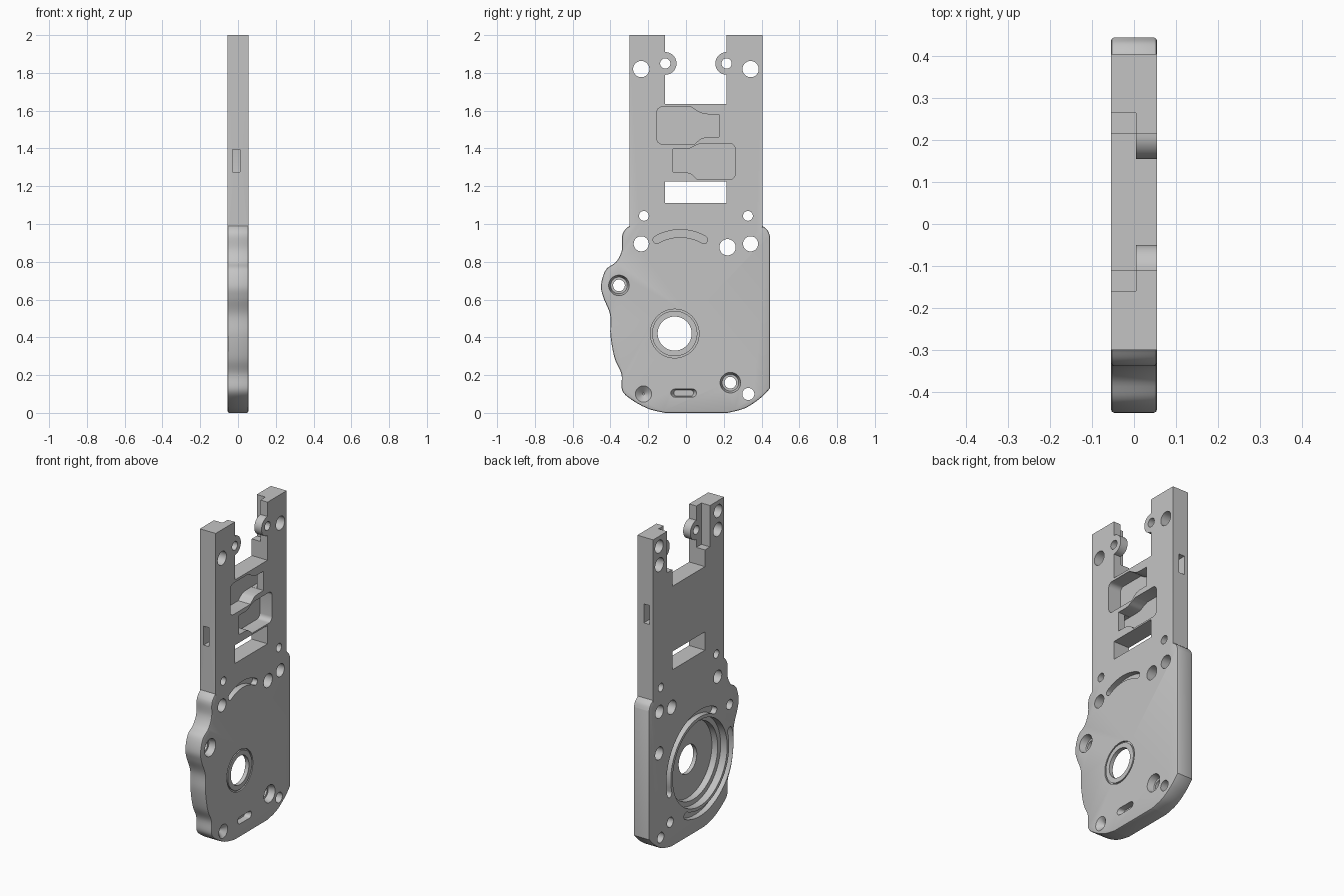
import bpy, bmesh, math

cube = bpy.data.objects.get("Cube")
if cube:
    bpy.data.objects.remove(cube, do_unlink=True)

HALF = 0.055      # half the plate thickness
MID = 0.0525      # symmetry line of the upper frame
OUT = 0.08        # beyond either face, for through cuts

metal = bpy.data.materials.new("plain grey")
metal.use_nodes = True
GREY = (0.55, 0.55, 0.55, 1)
metal.diffuse_color = GREY
metal.node_tree.nodes["Principled BSDF"].inputs["Base Color"].default_value = GREY


def arc(cy, cz, r, a0, a1, n=24):
    angles = [math.radians(a0 + (a1 - a0) * i / n) for i in range(n + 1)]
    return [(cy + r * math.cos(a), cz + r * math.sin(a)) for a in angles]


def circle(cy, cz, r, n=48):
    return arc(cy, cz, r, 0, 360, n)[:-1]


def rect(y0, y1, z0, z1):
    return [(y0, z0), (y1, z0), (y1, z1), (y0, z1)]


def arc_slot(cy, cz, r, half, a0, a1):
    """Curved slot with round ends."""
    e0, e1 = arc(cy, cz, r, a0, a1, 1)
    return (arc(cy, cz, r + half, a0, a1) + arc(*e1, half, a1, a1 + 180, 8)[1:-1]
            + arc(cy, cz, r - half, a1, a0) + arc(*e0, half, a0 + 180, a0 + 360, 8)[1:-1])


def spline(pts, n=6):
    """Smooth curve through the points."""
    p = [pts[0]] + pts + [pts[-1]]
    out = []
    for a, b, c, d in zip(p, p[1:], p[2:], p[3:]):
        for i in range(n):
            t = i / n
            out.append(tuple(0.5 * (2 * b[k] + (c[k] - a[k]) * t
                       + (2 * a[k] - 5 * b[k] + 4 * c[k] - d[k]) * t * t
                       + (3 * b[k] - a[k] - 3 * c[k] + d[k]) * t ** 3) for k in (0, 1)))
    return out + [pts[-1]]


def mirror(pts):
    return [(2 * MID - y, z) for y, z in pts]


def prism(name, pts, x0, x1, taper=1.0, bevel_below=None):
    """Extrude a (y, z) outline along x; taper scales the x0 end."""
    bm = bmesh.new()
    cy = sum(p[0] for p in pts) / len(pts)
    cz = sum(p[1] for p in pts) / len(pts)
    low = [bm.verts.new((x0, cy + (y - cy) * taper, cz + (z - cz) * taper)) for y, z in pts]
    high = [bm.verts.new((x1, y, z)) for y, z in pts]
    bm.faces.new(low)
    bm.faces.new(high)
    for i in range(len(pts)):
        j = (i + 1) % len(pts)
        bm.faces.new((low[i], low[j], high[j], high[i]))
    bmesh.ops.recalc_face_normals(bm, faces=bm.faces)
    if bevel_below:
        rim = [e for e in bm.edges if all(v.co.z < bevel_below for v in e.verts)
               and abs(e.verts[0].co.x - e.verts[1].co.x) < 1e-5]
        bmesh.ops.bevel(bm, geom=rim, offset=0.008, segments=2, profile=0.5, affect='EDGES')
    mesh = bpy.data.meshes.new(name)
    bm.to_mesh(mesh)
    bm.free()
    mesh.materials.append(metal)
    ob = bpy.data.objects.new(name, mesh)
    bpy.context.collection.objects.link(ob)
    return ob


def cut(pts, x0=-OUT, x1=OUT, taper=1.0, target=None):
    """Subtract a prism from the plate, or from another part."""
    target = target or plate
    cutter = prism("cutter", pts, x0, x1, taper)
    cutter.hide_render = True
    mod = target.modifiers.new("cut", 'BOOLEAN')
    mod.operation, mod.solver, mod.object = 'DIFFERENCE', 'EXACT', cutter
    bpy.context.view_layer.objects.active = target
    bpy.ops.object.modifier_apply(modifier=mod.name)
    bpy.data.objects.remove(cutter, do_unlink=True)


# Plate outline: lobed left edge, curved foot, prongs with round lugs
prong = ([(-0.3, 2.0), (-0.11, 2.0)] + arc(-0.11, 1.85, 0.06, 90, -90)
         + [(-0.11, 1.635)])
left_edge = spline([(-0.3, 0.99), (-0.325, 0.967), (-0.338, 0.935), (-0.34, 0.86), (-0.37, 0.80),
                    (-0.425, 0.757), (-0.45, 0.675), (-0.437, 0.61), (-0.402, 0.52),
                    (-0.4, 0.41), (-0.378, 0.29), (-0.342, 0.206), (-0.338, 0.12),
                    (-0.288, 0.07), (-0.2, 0.022), (-0.11, 0.0)])
right_foot = spline([(0.22, 0.0), (0.31, 0.024), (0.39, 0.075), (0.445, 0.13)])
shoulder = spline([(0.445, 0.935), (0.432, 0.967), (0.405, 0.99)])
outline = left_edge + right_foot + shoulder + mirror(prong) + prong[::-1]
plate = prism("mounting_plate", outline, -HALF, HALF, bevel_below=0.992)

# Clearance behind the lugs
notch = rect(-0.16, -0.03, 1.74, 2.05)
for pts in (notch, mirror(notch)):
    cut(pts, -OUT, 0.005)

# Through holes, paired ones first
for y, z, r in ((-0.237, 1.82, 0.043), (-0.11, 1.85, 0.027),
                (-0.223, 1.043, 0.026), (-0.237, 0.895, 0.04)):
    cut(circle(y, z, r))
    cut(circle(2 * MID - y, z, r))
for y, z, r in ((0.22, 0.877, 0.043), (0.33, 0.1, 0.032),
                (-0.355, 0.675, 0.031), (0.235, 0.16, 0.031)):
    cut(circle(y, z, r))

# Blind holes in the back face
for y, z in ((-0.24, 1.935), (0.345, 1.935), (0.345, 0.635)):
    cut(circle(y, z, 0.04), -OUT, 0.01)

# Counterbores and the conical dimple
for y, z in ((-0.355, 0.675), (0.235, 0.16)):
    cut(circle(y, z, 0.055), 0.015, HALF + 0.002, 0.8)
cut(circle(-0.225, 0.1, 0.044), 0.02, HALF + 0.001, 0.1)

# Window below the latch pockets
cut(rect(-0.11, 0.215, 1.11, 1.225))


def pocket(z0, z1, n0, n1, flip):
    """Rounded latch pocket with a flared neck and a channel to the side."""
    r, far, floor = 0.03, 0.26, -0.03
    upper = spline([(-0.01, n1), (0.02, n1 + 0.005), (0.05, n1 + 0.02), (0.08, z1)], 5)
    lower = spline([(0.06, z0), (0.04, n0 - 0.02), (0.02, n0 - 0.006), (-0.01, n0)], 5)
    pts = ([(-0.07, n0), (-0.07, n1)] + upper + arc(far - r, z1 - r, r, 90, 0, 6)
           + arc(far - r, z0 + r, r, 0, -90, 6) + lower)
    channel = rect(-0.5, -0.05, n0 + 0.001, n1 - 0.001)
    if flip:
        pts, channel = mirror(pts), mirror(channel)
    cut(pts, floor, OUT)
    cut(channel, floor + 0.001, 0.01)


pocket(1.235, 1.427, 1.275, 1.396, False)
pocket(1.423, 1.62, 1.46, 1.581, True)

# Stepped round recess in the back with two arc grooves
HUB = (-0.06, 0.42)
cut(circle(*HUB, 0.27, 96), -OUT, -0.01)
cut(circle(*HUB, 0.24, 96), -OUT, 0.03)
for start in (-15, 163):
    cut(arc_slot(*HUB, 0.312, 0.022, start, start + 133), -OUT, -0.02)

# Shaft hole with a collar inside a thin ring groove
cut(circle(*HUB, 0.129, 64), 0.045, OUT)
cut(circle(*HUB, 0.09, 64))
collar = prism("shaft_collar", circle(*HUB, 0.12, 64), 0.04, HALF)
cut(circle(*HUB, 0.09, 64), target=collar)

# Arc groove and foot slot on the face
cut(arc_slot(-0.03, 0.7, 0.25, 0.02, 60, 120), 0.02, OUT)
foot_slot = arc(0.035, 0.105, 0.022, -90, 90, 8) + arc(-0.06, 0.105, 0.022, 90, 270, 8)
cut(foot_slot, 0.02, HALF + 0.002, 0.75)

# Smooth curved walls, keep edges crisp
for ob in (plate, collar):
    bpy.ops.object.select_all(action='DESELECT')
    ob.select_set(True)
    bpy.context.view_layer.objects.active = ob
    bpy.ops.object.shade_smooth_by_angle(angle=math.radians(30))
